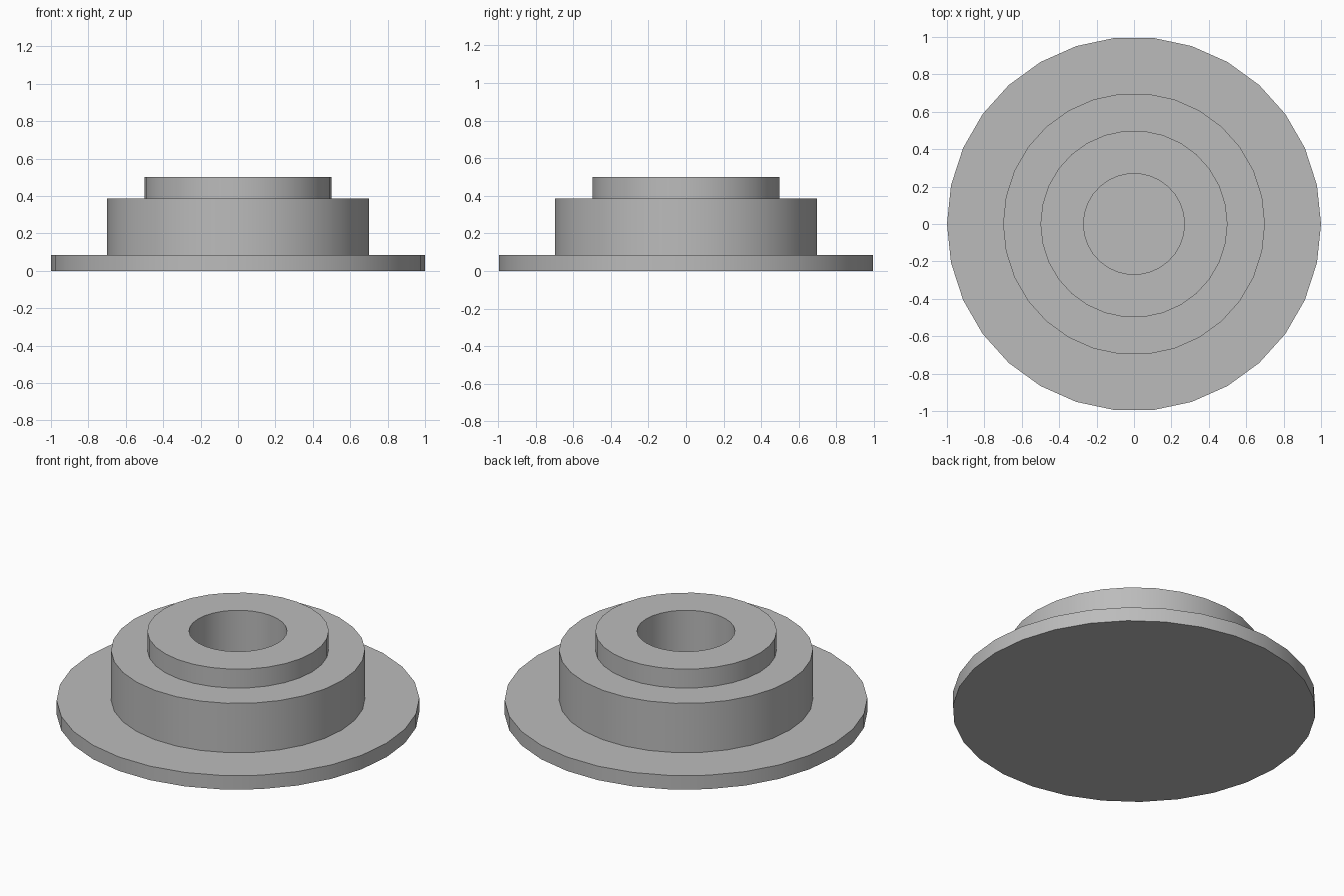
import bpy
import bmesh
from math import radians
from mathutils import Matrix, Vector

cube = bpy.data.objects.get("Cube")
if cube:
    bpy.data.objects.remove(cube, do_unlink=True)

SIDES = 30

grey = bpy.data.materials.new("plain_grey")
grey.use_nodes = True
colour = (0.5, 0.5, 0.5, 1.0)
grey.diffuse_color = colour
grey.node_tree.nodes["Principled BSDF"].inputs["Base Color"].default_value = colour


def lathe(name, profile):
    """Spin an (r, z) profile around z; the ends lie on the axis."""
    bm = bmesh.new()
    verts = [bm.verts.new((r, 0, z)) for r, z in profile]
    edges = [bm.edges.new(pair) for pair in zip(verts, verts[1:])]
    bmesh.ops.spin(bm, geom=verts + edges, cent=(0, 0, 0), axis=(0, 0, 1),
                   angle=radians(360), steps=SIDES, use_duplicate=False)
    bmesh.ops.remove_doubles(bm, verts=bm.verts, dist=0.0001)
    bmesh.ops.recalc_face_normals(bm, faces=bm.faces)
    mesh = bpy.data.meshes.new(name)
    bm.to_mesh(mesh)
    bm.free()
    mesh.materials.append(grey)
    obj = bpy.data.objects.new(name, mesh)
    bpy.context.collection.objects.link(obj)
    bpy.ops.object.select_all(action="DESELECT")
    obj.select_set(True)
    bpy.context.view_layer.objects.active = obj
    bpy.ops.object.shade_smooth_by_angle(angle=radians(30))
    return obj


# Flange, hub and collar in one turned piece, with a blind bore
FLANGE_TOP, HUB_TOP, COLLAR_TOP = 0.085, 0.385, 0.5
FLANGE_R, HUB_R, COLLAR_R, BORE_R = 1.0, 0.7, 0.5, 0.27
lathe("stepped_flange", [
    (0, 0), (FLANGE_R, 0), (FLANGE_R, FLANGE_TOP),
    (HUB_R, FLANGE_TOP), (HUB_R, HUB_TOP),
    (COLLAR_R, HUB_TOP), (COLLAR_R, COLLAR_TOP),
    (BORE_R, COLLAR_TOP), (BORE_R, FLANGE_TOP), (0, FLANGE_TOP),
])
